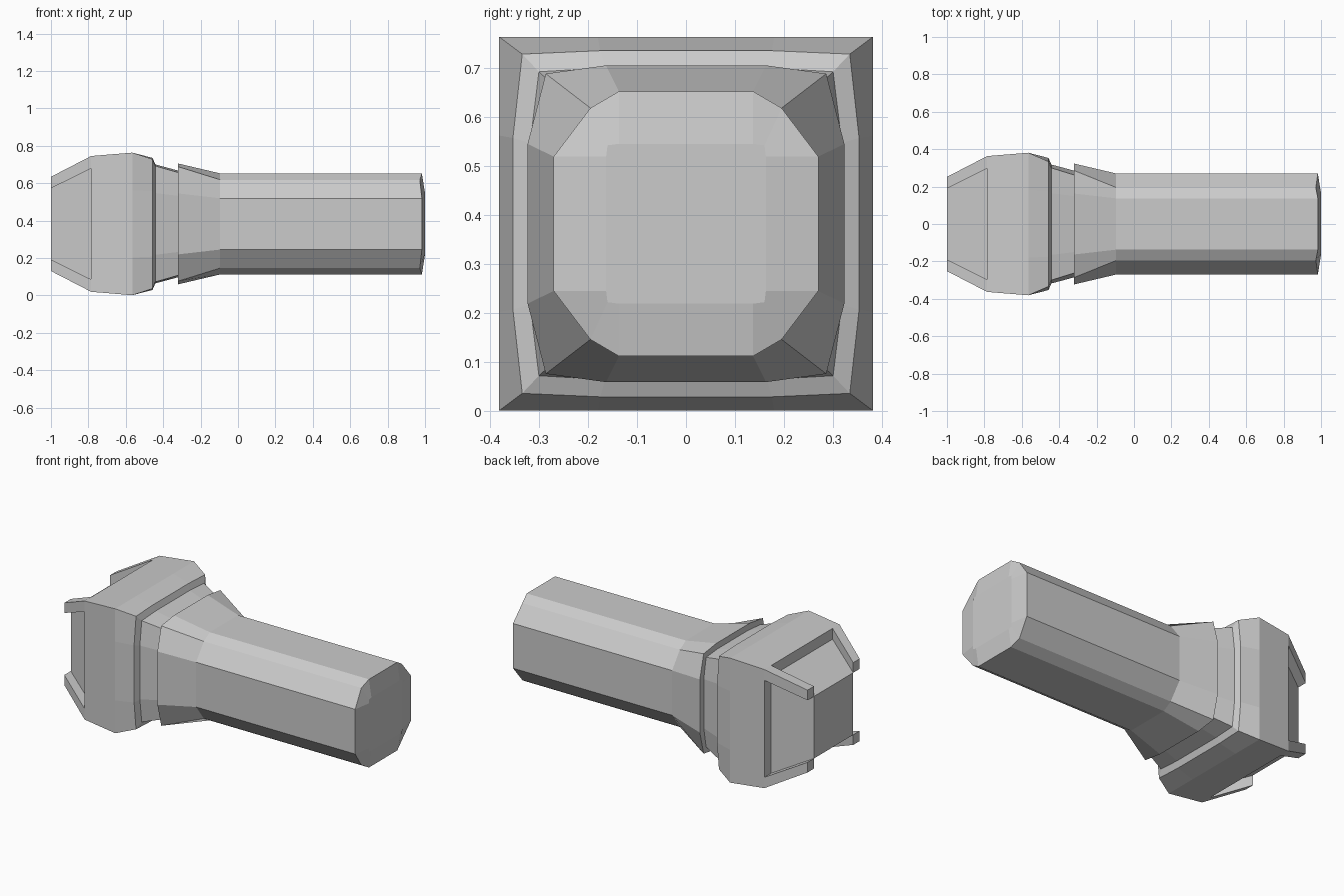
import bpy, bmesh

if "Cube" in bpy.data.objects:
    bpy.data.objects.remove(bpy.data.objects["Cube"])

CZ = 0.382  # height of the long axis


def ring12(x, h, a, cy, cz, xc=None):
    """12-sided section: flats at half-width h, flat half-length a, corner (cy, cz)."""
    xc = x if xc is None else xc
    q = [(x, h, a), (xc, cy, cz), (x, a, h)]
    pts = list(q)
    pts += [(px, -y, z) for px, y, z in reversed(q)]
    pts += [(px, -y, -z) for px, y, z in q]
    pts += [(px, y, -z) for px, y, z in reversed(q)]
    return pts


def rect(x, y0, y1, z0, z1):
    return [(x, y1, z0), (x, y1, z1), (x, y0, z1), (x, y0, z0)]


def loft(name, rings):
    """Closed solid through a list of equal-length rings."""
    bm = bmesh.new()
    vs = [[bm.verts.new((x, y, z + CZ)) for x, y, z in r] for r in rings]
    n = len(rings[0])
    for r0, r1 in zip(vs, vs[1:]):
        for i in range(n):
            j = (i + 1) % n
            bm.faces.new((r0[i], r0[j], r1[j], r1[i]))
    bm.faces.new(vs[0])
    bm.faces.new(vs[-1])
    bmesh.ops.recalc_face_normals(bm, faces=bm.faces)
    me = bpy.data.meshes.new(name)
    bm.to_mesh(me)
    bm.free()
    ob = bpy.data.objects.new(name, me)
    bpy.context.collection.objects.link(ob)
    return ob


# Square head narrowing into the stepped collar and neck
loft("head_and_neck", [
    ring12(-0.785, 0.363, 0.17, 0.363, 0.363),
    ring12(-0.565, 0.381, 0.18, 0.381, 0.381),
    ring12(-0.457, 0.353, 0.175, 0.334, 0.346),
    ring12(-0.442, 0.318, 0.165, 0.300, 0.310),
    ring12(-0.32, 0.285, 0.15, 0.262, 0.275),
])

# Flared shoulder, long faceted shaft and shallow domed tip
loft("flared_shaft", [
    ring12(-0.32, 0.323, 0.163, 0.286, 0.306),
    ring12(-0.095, 0.27, 0.137, 0.195, 0.236),
    ring12(0.983, 0.27, 0.137, 0.195, 0.236, xc=0.972),
    ring12(1.0, 0.163, 0.137, 0.160, 0.160),
])

# Tapered core behind the head
loft("rear_core", [
    rect(-0.785, -0.297, 0.297, -0.297, 0.297),
    rect(-1.0, -0.19, 0.19, -0.19, 0.19),
])

# Four corner prongs beside the recessed panels
for sy in (-1, 1):
    for sz in (-1, 1):
        loft("corner_prong", [
            rect(-0.785, sy * 0.297, sy * 0.363, sz * 0.297, sz * 0.363),
            rect(-1.0, sy * 0.19, sy * 0.252, sz * 0.19, sz * 0.252),
        ])
